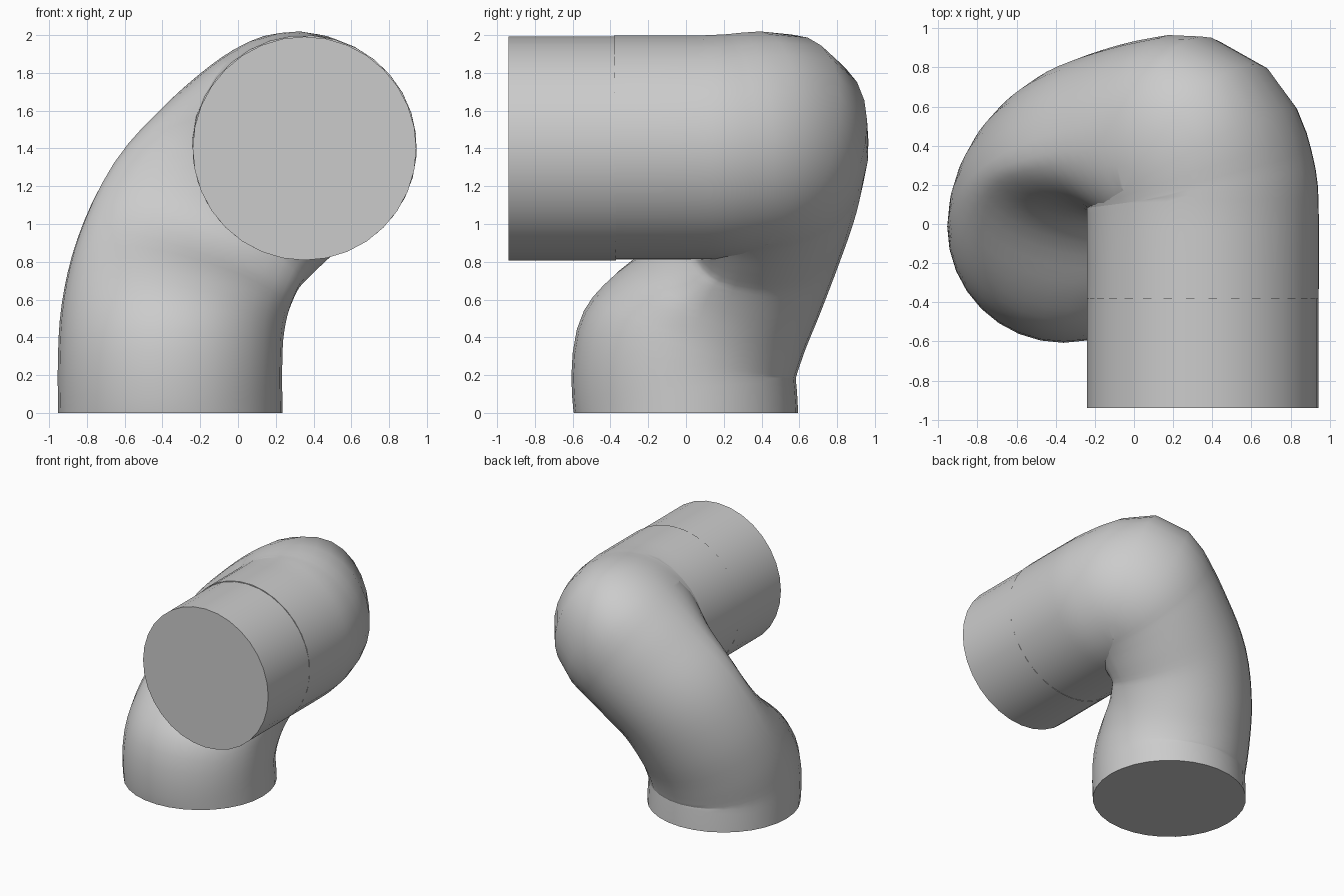
import bpy, bmesh, math
from mathutils import Vector

cube = bpy.data.objects.get("Cube")
if cube:
    bpy.data.objects.remove(cube)

RADIUS = 0.594
SIDES = 32
CORNER = Vector((0.285, 0.35, 1.405))

grey = bpy.data.materials.new("pipe grey")
grey.use_nodes = True
colour = (0.6, 0.6, 0.6, 1)
grey.diffuse_color = colour
grey.node_tree.nodes["Principled BSDF"].inputs["Base Color"].default_value = colour


def spline(points, steps):
    """Catmull-Rom curve through the points."""
    p = [Vector(q) for q in points]
    p = [2 * p[0] - p[1]] + p + [2 * p[-1] - p[-2]]
    out = []
    for a, b, c, d in zip(p, p[1:], p[2:], p[3:]):
        for i in range(steps):
            t = i / steps
            out.append(0.5 * (2 * b + (c - a) * t + (2 * a - 5 * b + 4 * c - d) * t ** 2
                              + (3 * b - a - 3 * c + d) * t ** 3))
    return out + [p[-2]]


def bend_shape(centre):
    """Flattening of the inner side along the slant, and bulge at the upper corner."""
    t = min(1, max(0, (centre.z - 0.3) / 1.1))
    pinch = 0.58 * max(0, math.sin(math.pi * t ** 1.4)) ** 1.3
    bulge = 0.13 * max(0, 1 - (centre - CORNER).length / 0.3)
    return pinch, bulge


def straight_shape(centre):
    return 0, 0


def tube(name, path, tangents, radius, shape):
    """Sweep a capped, locally reshaped circle along a path."""
    bm = bmesh.new()
    inner = Vector((-0.08, -0.97, 0.1))
    outer = Vector((0, 0.69, 0.72))
    u = Vector((1, 0, 0))
    last = tangents[0]
    rings = []
    for centre, tan in zip(path, tangents):
        u = last.rotation_difference(tan) @ u
        u = (u - tan * u.dot(tan)).normalized()
        v = tan.cross(u)
        last = tan
        pinch, bulge = shape(centre)
        side = (inner - tan * inner.dot(tan)).normalized()
        ring = []
        for i in range(SIDES):
            a = 2 * math.pi * i / SIDES
            n = u * math.cos(a) + v * math.sin(a)
            offset = n - side * pinch * max(0, n.dot(side))
            offset += outer * bulge * max(0, n.dot(outer)) ** 4
            ring.append(bm.verts.new(centre + offset * radius))
        rings.append(ring)
    for r0, r1 in zip(rings, rings[1:]):
        for i in range(SIDES):
            j = (i + 1) % SIDES
            bm.faces.new((r0[i], r0[j], r1[j], r1[i]))
    bm.faces.new(rings[0][::-1])
    bm.faces.new(rings[-1])
    bmesh.ops.recalc_face_normals(bm, faces=bm.faces)
    mesh = bpy.data.meshes.new(name)
    bm.to_mesh(mesh)
    bm.free()
    mesh.materials.append(grey)
    obj = bpy.data.objects.new(name, mesh)
    bpy.context.collection.objects.link(obj)
    bpy.ops.object.select_all(action="DESELECT")
    obj.select_set(True)
    bpy.context.view_layer.objects.active = obj
    bpy.ops.object.shade_smooth_by_angle(angle=math.radians(40))


up, front = Vector((0, 0, 1)), Vector((0, -1, 0))

# Double bend: rises, leans back and across, then turns to the front
path = spline([
    (-0.358, 0, 0), (-0.36, -0.01, 0.25), (-0.345, 0.06, 0.5), (-0.285, 0.16, 0.75),
    (-0.165, 0.255, 1.0), (0.02, 0.325, 1.2), (0.17, 0.355, 1.33), CORNER,
    (0.34, 0.2, 1.405), (0.352, 0.06, 1.405), (0.352, -0.38, 1.405),
], 4)
tangents = [(c - a).normalized() for a, c in zip(path, path[2:])]
tangents = [up] + tangents + [front]
tube("bent_pipe", path, tangents, RADIUS, bend_shape)

# Straight outlet collar with a closed end
tube("outlet_collar", [Vector((0.352, -0.37, 1.4)), Vector((0.352, -0.94, 1.4))],
     [front, front], RADIUS - 0.002, straight_shape)
